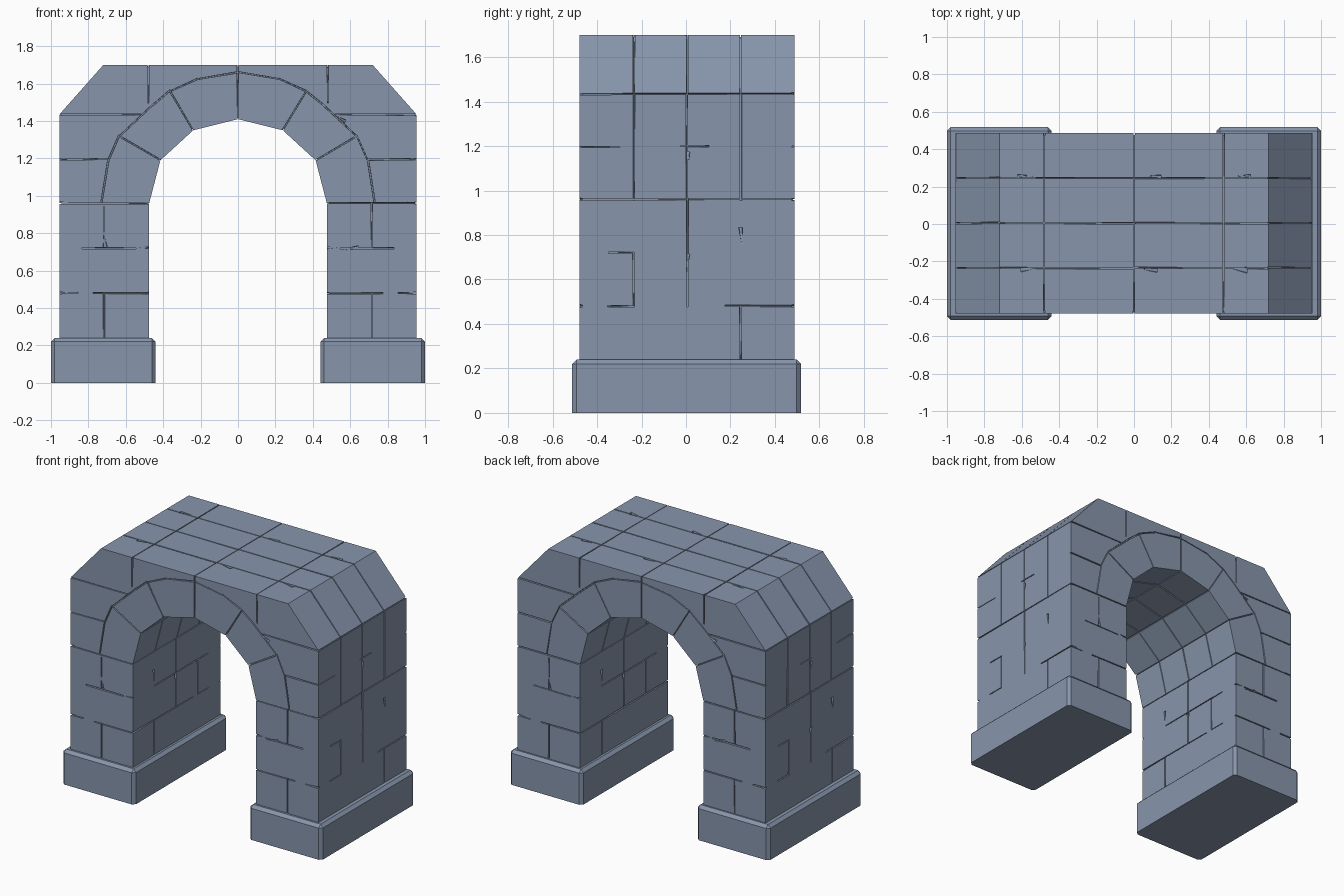
import bpy, bmesh, random
from mathutils import Vector as V

if "Cube" in bpy.data.objects:
    bpy.data.objects.remove(bpy.data.objects["Cube"])

random.seed(4)
YF, YB = -0.478, 0.487
XO, XI = 0.955, 0.475

stone = bpy.data.materials.new("slate_blue_stone")
stone.diffuse_color = (0.245, 0.305, 0.415, 1)
stone.use_nodes = True
stone.node_tree.nodes["Principled BSDF"].inputs["Base Color"].default_value = stone.diffuse_color


def add_object(name, bm):
    bmesh.ops.recalc_face_normals(bm, faces=bm.faces)
    me = bpy.data.meshes.new(name)
    bm.to_mesh(me)
    bm.free()
    me.materials.append(stone)
    ob = bpy.data.objects.new(name, me)
    bpy.context.collection.objects.link(ob)
    return ob


# plinths with chamfered top and corners
for side, name in ((-1, "left_plinth"), (1, "right_plinth")):
    bm = bmesh.new()
    bmesh.ops.create_cube(bm, size=1)
    for v in bm.verts:
        v.co = V((v.co.x * 0.56 + side * 0.72, v.co.y * 1.03 + 0.003, (v.co.z + 0.5) * 0.24))
    edges = [e for e in bm.edges if max(v.co.z for v in e.verts) > 0.2]
    bmesh.ops.bevel(bm, geom=edges, offset=0.02, segments=1, affect='EDGES', profile=0.5)
    add_object(name, bm)

# arch body: one profile pushed through the depth
outer = [(XO, 0.225), (XO, 0.96), (XO, 1.435), (0.72, 1.70), (0, 1.70)]
inner = [(XI, 0.225), (XI, 0.96), (0.415, 1.19), (0.24, 1.35), (0, 1.41)]


def both(half):
    return half + [(-x, z) for x, z in reversed(half[:-1])]


outer_path, inner_path = both(outer), both(inner)
skip = {(XO, 0.96), (-XO, 0.96), (0, 1.70)}
loop = [p for p in outer_path if p not in skip] + inner_path[::-1]
bm = bmesh.new()
face = bm.faces.new([bm.verts.new((x, YF, z)) for x, z in loop])
ext = bmesh.ops.extrude_face_region(bm, geom=[face])
for v in ext["geom"]:
    if isinstance(v, bmesh.types.BMVert):
        v.co.y = YB
body = add_object("stone_arch", bm)

# mortar joints: thin tapering cutters laid along the surface
cut = bmesh.new()


def groove(a, b, n, w0=0.0045, w1=0.0045, d0=0.012, d1=0.012, jit=0.002):
    a, b, n = V(a), V(b), V(n).normalized()
    t = (b - a).normalized()
    s = t.cross(n).normalized()
    a, b = a - t * 0.004, b + t * 0.004
    rings = []
    for p, w, d in ((a, w0, d0), (b, w1, d1)):
        p = p + s * random.uniform(-jit, jit)
        w *= random.uniform(0.6, 1.25)
        d *= random.uniform(0.85, 1.15)
        rings.append([cut.verts.new(p + s * u + n * h) for u, h in
                      ((-w, 0.011), (w, 0.011), (0.6 * w, -d), (-0.6 * w, -d))])
    r, q = rings
    fs = [cut.faces.new(r), cut.faces.new(q[::-1])]
    for i in range(4):
        j = (i + 1) % 4
        fs.append(cut.faces.new((r[j], r[i], q[i], q[j])))
    bmesh.ops.recalc_face_normals(cut, faces=fs)


def chip(a, b, n, w=0.018):
    groove(a, b, n, 0.002, w, 0.001, 0.014)


# joints drawn on the front, turned half round for the back
half_lines = [
    ((XI, 0.96), (XO, 0.96)), ((0.70, 1.195), (XO, 1.195)), ((0.52, 1.435), (XO, 1.435)),
    ((0.55, 0.72), (0.83, 0.72)), ((XI, 0.48), (0.77, 0.48)), ((0.86, 0.48), (XO, 0.48)),
    ((0.715, 0.24), (0.715, 0.48)), ((0.415, 1.19), (0.62, 1.31)),
    ((0.24, 1.35), (0.365, 1.56)), ((0.48, 1.50), (0.48, 1.70))]
ring = [(0.73, 0.97), (0.695, 1.19), (0.635, 1.32), (0.45, 1.49), (0.365, 1.56), (0.22, 1.625), (0, 1.66)]
half_lines += list(zip(ring, ring[1:]))
for y, f in ((YF, 1), (YB, -1)):
    n = (0, -f, 0)
    for m in (f, -f):
        for (x0, z0), (x1, z1) in half_lines:
            groove((m * x0, y, z0), (m * x1, y, z1), n)
    groove((0, y, 1.40), (0, y, 1.70), n)
    groove((f * 0.715, y, 0.72), (f * 0.715, y, 0.96), n)
    groove((-f * 0.715, y, 0.81), (-f * 0.715, y, 0.94), n, 0.003, 0.003)
    chip((-f * 0.715, y, 0.79), (-f * 0.71, y, 0.73), n, 0.012)
    chip((f * 0.56, y, 0.71), (f * 0.64, y, 0.725), n, 0.012)
    chip((f * 0.52, y, 1.43), (f * 0.57, y, 1.40), n, 0.012)

# lengthwise joints over the top, shoulders, walls and soffit
courses = (-0.235, 0.005, 0.246)
for path, sign in ((outer_path, 1), (inner_path, -1)):
    for (x0, z0), (x1, z1) in zip(path[1:-1], path[2:-1]):
        n = V((z1 - z0, 0, x0 - x1)) * sign
        for y in courses:
            groove((x0, y, z0), (x1, y, z1), n)
    # crosswise joints where the facets meet
    for i in range(1, len(path) - 1):
        (xa, za), (x, z), (xb, zb) = path[i - 1:i + 2]
        if (abs(x), z) == (0.72, 1.70):
            continue
        n = (V((za - z, 0, x - xa)).normalized() + V((z - zb, 0, xb - x)).normalized()) * -sign
        groove((x, YF, z), (x, YB, z), n, 0.004, 0.004, 0.01, 0.01)
for x in (-0.48, 0.48):
    groove((x, YF, 1.70), (x, YB, 1.70), (0, 0, 1), 0.003, 0.004)
for x, f in ((-0.48, -1), (0.48, 1), (0, 1)):
    chip((x + f * 0.06, 0.255, 1.70), (x + f * 0.14, 0.255, 1.70), (0, 0, 1))
    chip((x + f * 0.05, -0.24, 1.70), (x + f * 0.12, -0.245, 1.70), (0, 0, 1))

# broken brick joints on the outer and inner leg walls (y, z)
wall = [((0.005, 0.48), (0.005, 0.96)), ((-0.345, 0.72), (-0.235, 0.72)), ((-0.235, 0.48), (-0.235, 0.72)),
        ((-0.35, 0.48), (-0.235, 0.48)), ((0.246, 0.24), (0.246, 0.48)), ((0.18, 0.48), (0.484, 0.48))]
for m in (-1, 1):
    for x, f in ((XO * m, m), (XI * m, -m)):
        for (y0, z0), (y1, z1) in wall:
            groove((x, m * y0, z0), (x, m * y1, z1), (f, 0, 0))
        chip((x, m * 0.25, 0.76), (x, m * 0.245, 0.83), (f, 0, 0), 0.014)
        chip((x, m * 0.005, 0.66), (x, m * 0.01, 0.71), (f, 0, 0), 0.014)
        chip((x, m * 0.01, 1.13), (x, m * 0.01, 1.17), (f, 0, 0), 0.012) if x * f > 0 else None
    groove((XO * m, YF, 1.195), (XO * m, -0.30, 1.195), (m, 0, 0), 0.003, 0.003)
    groove((XO * m, -0.02, 1.2), (XO * m, 0.10, 1.2), (m, 0, 0), 0.003, 0.003)
    groove((XI * m, -0.235, 0.72), (XI * m, 0.246, 0.72), (-m, 0, 0))
    groove((XI * m, YF, 0.48), (XI * m, 0.18, 0.48), (-m, 0, 0))

# small nicks where joints meet the arch corners
for m in (-1, 1):
    for y in (YF, YB):
        for z in (0.48, 0.72, 0.96):
            x = m * (XO if z != 0.72 else XI)
            f = m if z != 0.72 else -m
            chip((x - f * 0.05, y, z + 0.004), (x + f * 0.006, y, z), (0, y, 0), 0.008)

cutter = add_object("joint_cutter", cut)
mod = body.modifiers.new("joints", 'BOOLEAN')
mod.operation = 'DIFFERENCE'
mod.solver = 'EXACT'
mod.use_self = True
mod.object = cutter
bpy.context.view_layer.objects.active = body
bpy.ops.object.modifier_apply(modifier=mod.name)
bpy.data.objects.remove(cutter)
